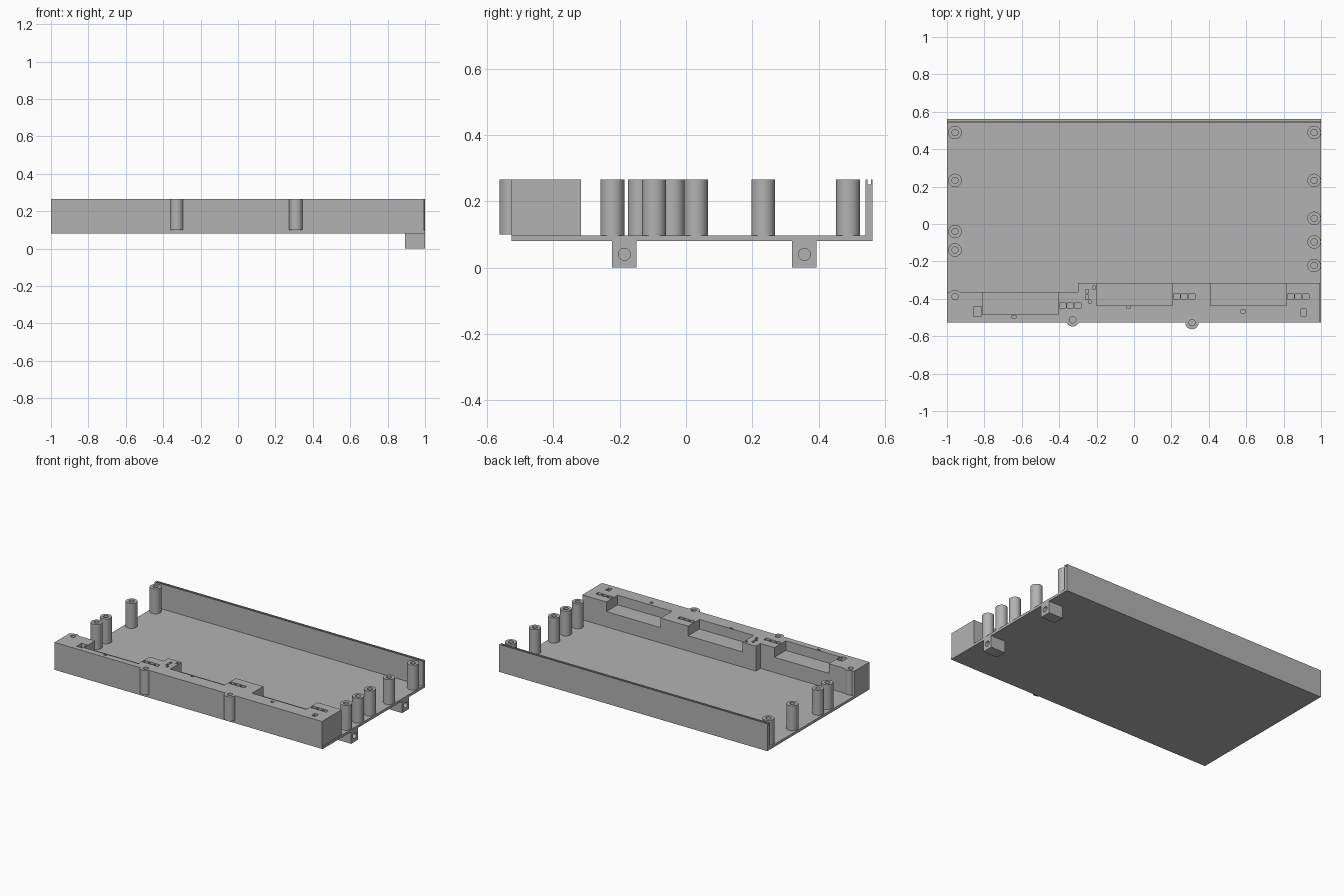
import bpy, bmesh, math
from mathutils import Matrix, Vector

if "Cube" in bpy.data.objects:
    bpy.data.objects.remove(bpy.data.objects["Cube"])

grey = bpy.data.materials.new("plain grey")
grey.diffuse_color = (0.45, 0.45, 0.45, 1)
grey.use_nodes = True
grey.node_tree.nodes["Principled BSDF"].inputs["Base Color"].default_value = grey.diffuse_color

TOP, FLOOR, BASE = 0.265, 0.097, 0.08


def add_box(bm, x0, x1, y0, y1, z0, z1):
    m = Matrix.Translation(((x0 + x1) / 2, (y0 + y1) / 2, (z0 + z1) / 2))
    m = m @ Matrix.Diagonal((x1 - x0, y1 - y0, z1 - z0, 1))
    bmesh.ops.create_cube(bm, size=1, matrix=m)


def add_post(bm, x, y, r, z0, z1):
    bmesh.ops.create_cone(bm, cap_ends=True, segments=32, radius1=r, radius2=r, depth=z1 - z0,
                          matrix=Matrix.Translation((x, y, (z0 + z1) / 2)))


def add_prism(bm, pts, axis, length):
    """Extrude a closed outline along a vector."""
    f = bm.faces.new([bm.verts.new(p) for p in pts])
    new = bmesh.ops.extrude_face_region(bm, geom=[f])["geom"]
    vs = [v for v in new if isinstance(v, bmesh.types.BMVert)]
    bmesh.ops.translate(bm, verts=vs, vec=Vector(axis) * length)


def finish(bm, name):
    bmesh.ops.recalc_face_normals(bm, faces=bm.faces)
    me = bpy.data.meshes.new(name)
    bm.to_mesh(me)
    bm.free()
    me.materials.append(grey)
    ob = bpy.data.objects.new(name, me)
    bpy.context.collection.objects.link(ob)
    return ob


def combine(ob, helper, mode):
    """Apply a boolean with a helper object, then remove the helper."""
    helper.hide_render = True
    mod = ob.modifiers.new(mode.lower(), 'BOOLEAN')
    mod.operation, mod.solver, mod.object = mode, 'EXACT', helper
    bpy.context.view_layer.objects.active = ob
    bpy.ops.object.modifier_apply(modifier=mod.name)
    bpy.data.objects.remove(helper)


def smooth(ob):
    bpy.ops.object.select_all(action='DESELECT')
    ob.select_set(True)
    bpy.context.view_layer.objects.active = ob
    bpy.ops.object.shade_smooth_by_angle(angle=math.radians(30))


# Floor plate
bm = bmesh.new()
add_box(bm, -1, 1, -0.526, 0.562, BASE, FLOOR)
finish(bm, "floor_plate")

# Back wall with a groove along its top edge
bm = bmesh.new()
profile = [(0.541, BASE + 0.005), (0.562, BASE + 0.005), (0.562, TOP), (0.558, TOP),
           (0.558, 0.25), (0.547, 0.25), (0.547, TOP), (0.541, TOP)]
add_prism(bm, [(-1, y, z) for y, z in profile], (1, 0, 0), 2)
finish(bm, "back_wall")

# Screw posts down both sides
posts = [(-0.957, y) for y in (0.489, 0.233, -0.04, -0.139)]
posts += [(0.963, y) for y in (0.489, 0.233, 0.03, -0.096, -0.222)]
bm, holes = bmesh.new(), bmesh.new()
for x, y in posts:
    add_post(bm, x, y, 0.036, FLOOR - 0.007, TOP)
    add_post(holes, x, y, 0.017, 0.15, TOP + 0.05)
screw_posts = finish(bm, "screw_posts")
combine(screw_posts, finish(holes, "post_holes"), 'DIFFERENCE')
smooth(screw_posts)

# Stepped front block
bm = bmesh.new()
outline = [(-1, -0.526), (0.995, -0.526), (0.995, -0.316), (-0.3, -0.316), (-0.3, -0.364), (-1, -0.364)]
add_prism(bm, [(x, y, BASE + 0.004) for x, y in outline], (0, 0, 1), TOP - BASE - 0.004)
front_block = finish(bm, "front_block")

# Screw posts merged into the block
merged = [(-0.957, -0.388), (-0.328, -0.512), (0.31, -0.527)]
bm, cut = bmesh.new(), bmesh.new()
for x, y in merged:
    add_post(bm, x, y, 0.036, 0.1, TOP)
    add_post(cut, x, y, 0.017, 0.15, TOP + 0.05)
combine(front_block, finish(bm, "block_posts"), 'UNION')

# Pockets open to the rear, each with a row of three small slots
for x, y, back in ((-0.81, -0.485, -0.364), (-0.2, -0.436, -0.316), (0.41, -0.436, -0.316)):
    add_box(cut, x, x + 0.405, y, back + 0.05, TOP - 0.065, TOP + 0.05)
    for i in range(3):
        sx = x + 0.412 + i * 0.04
        add_box(cut, sx, sx + 0.034, y + 0.036, y + 0.062, TOP - 0.03, TOP + 0.05)

# Small recesses in the block top: centre and size
for x, y, w, d in ((-0.836, -0.468, 0.042, 0.054), (-0.642, -0.495, 0.02, 0.014), (-0.25, -0.36, 0.016, 0.02),
                   (-0.25, -0.392, 0.016, 0.024), (-0.235, -0.415, 0.012, 0.018), (-0.214, -0.341, 0.012, 0.018),
                   (-0.029, -0.444, 0.022, 0.01), (0.583, -0.467, 0.02, 0.018), (0.906, -0.473, 0.027, 0.037)):
    add_box(cut, x - w / 2, x + w / 2, y - d / 2, y + d / 2, TOP - 0.03, TOP + 0.05)
combine(front_block, finish(cut, "block_cutter"), 'DIFFERENCE')
smooth(front_block)

# Mounting tabs under the right edge, with a blind hole in the outer face
bm, cut = bmesh.new(), bmesh.new()
for y in (-0.186, 0.357):
    add_box(bm, 0.893, 1, y - 0.037, y + 0.037, 0, BASE + 0.004)
    bmesh.ops.create_cone(cut, cap_ends=True, segments=32, radius1=0.018, radius2=0.018, depth=0.1,
                          matrix=Matrix.Translation((0.98, y, 0.04)) @ Matrix.Rotation(math.pi / 2, 4, 'Y'))
tabs = finish(bm, "mounting_tabs")
combine(tabs, finish(cut, "tab_holes"), 'DIFFERENCE')
smooth(tabs)
